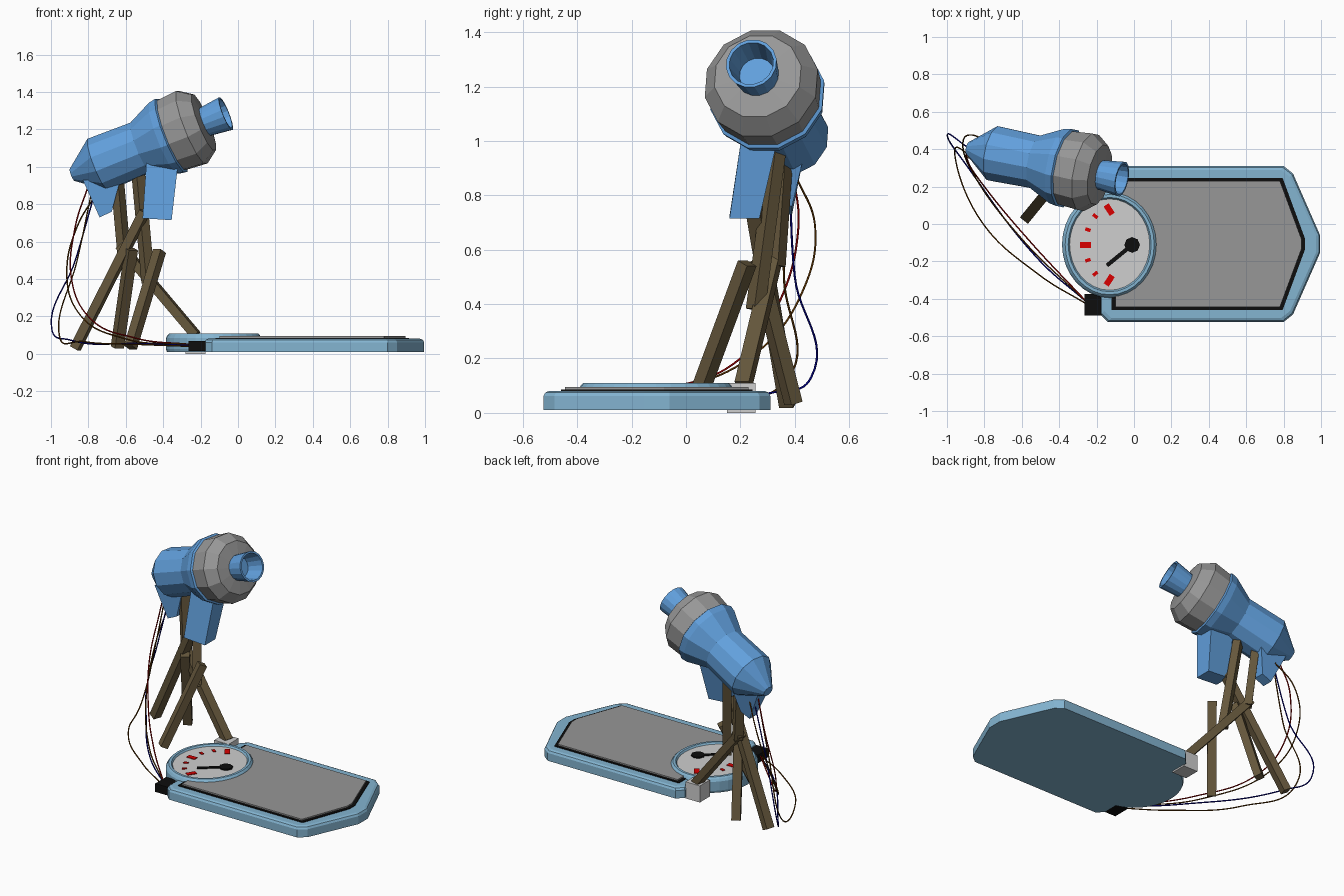
import bpy, bmesh, math
from mathutils import Vector as V

if "Cube" in bpy.data.objects:
    bpy.data.objects.remove(bpy.data.objects["Cube"])


def mat(name, r, g, b):
    m = bpy.data.materials.new(name)
    m.diffuse_color = (r, g, b, 1)
    m.use_nodes = True
    m.node_tree.nodes["Principled BSDF"].inputs["Base Color"].default_value = m.diffuse_color
    return m


PALE_BLUE = mat("pale blue", 0.23, 0.46, 0.64)
BLUE = mat("blue", 0.12, 0.35, 0.72)
GREY = mat("grey", 0.31, 0.31, 0.31)
PALE = mat("pale grey", 0.62, 0.62, 0.62)
BLACK = mat("black", 0.004, 0.004, 0.004)
RED = mat("red", 0.7, 0.0, 0.0)
WOOD = mat("brown wood", 0.13, 0.095, 0.045)
C_BLUE = mat("cable blue", 0.0, 0.0, 0.25)
C_RED = mat("cable red", 0.3, 0.0, 0.0)
C_BROWN = mat("cable brown", 0.1, 0.03, 0.0)


def loft(name, rings, material):
    """Skin a list of equal-length point rings and cap both ends."""
    bm = bmesh.new()
    vs = [[bm.verts.new(p) for p in ring] for ring in rings]
    n = len(vs[0])
    for a, b in zip(vs, vs[1:]):
        for i in range(n):
            j = (i + 1) % n
            bm.faces.new((a[i], a[j], b[j], b[i]))
    bm.faces.new(vs[0][::-1])
    bm.faces.new(vs[-1])
    bmesh.ops.recalc_face_normals(bm, faces=bm.faces)
    me = bpy.data.meshes.new(name)
    bm.to_mesh(me)
    bm.free()
    me.materials.append(material)
    ob = bpy.data.objects.new(name, me)
    bpy.context.collection.objects.link(ob)
    return ob


def flat(pts, z, sx=1, sy=1, c=(0.4, -0.107)):
    return [(c[0] + (x - c[0]) * sx, c[1] + (y - c[1]) * sy, z) for x, y in pts]


def ellipse(cx, cy, rx, ry, z, n=32):
    return [(cx + rx * math.cos(math.tau * i / n), cy + ry * math.sin(math.tau * i / n), z)
            for i in range(n)]


def rect(x0, x1, y0, y1, z, dz=0):
    return [(x0, y0, z), (x1, y0, z + dz), (x1, y1, z + dz), (x0, y1, z)]


def beam(name, a, b, w, h, material):
    a, b = V(a), V(b)
    d = (b - a).normalized()
    s = d.cross(V((0, 0, 1))).normalized() * w / 2
    u = s.cross(d).normalized() * h / 2
    return loft(name, [[p + s + u, p - s + u, p - s - u, p + s - u] for p in (a, b)], material)


# Platform: pointed slab with a rounded top edge
half = [(-0.14, 0.31), (0.80, 0.31), (0.85, 0.27), (0.995, -0.06)]
outline = [(-0.18, 0.27)] + half + [(x, -0.214 - y) for x, y in half[::-1]] + [(-0.18, -0.484)]
loft("platform", [flat(outline, 0.01), flat(outline, 0.062),
                  flat(outline, 0.075, 0.988, 0.983), flat(outline, 0.081, 0.965, 0.95)], PALE_BLUE)

# Mat with a black border
edge = [(-0.12, 0.245), (0.795, 0.245), (0.915, -0.08)]
edge = edge + [(x, -0.214 - y) for x, y in edge[::-1]]
loft("mat_border", [flat(edge, 0.079), flat(edge, 0.086)], BLACK)
inner = [(-0.10, 0.23), (0.78, 0.23), (0.895, -0.08)]
inner = inner + [(x, -0.214 - y) for x, y in inner[::-1]]
loft("mat", [flat(inner, 0.08), flat(inner, 0.095)], GREY)

# Dial housing, face, marks and needle
DX, DY = -0.13, -0.11
loft("dial_housing", [ellipse(DX, DY, rx, rx + 0.03, z) for rx, z in
     ((0.25, 0.01), (0.255, 0.025), (0.255, 0.085), (0.247, 0.1), (0.238, 0.11), (0.222, 0.11), (0.212, 0.094))],
     PALE_BLUE)
loft("dial_face", [ellipse(DX, DY, 0.214, 0.244, z) for z in (0.092, 0.099)], PALE)
PIVOT = V((-0.01, -0.112, 0.101))
for i in range(7):
    ang = math.radians(123 + 19 * i)
    d = V((math.cos(ang), math.sin(ang), 0))
    big = i % 3 == 0
    r = 0.225 if i in (0, 6) else 0.25
    ln, w = (0.03, 0.032) if big else (0.015, 0.018)
    beam(f"dial_mark_{i}", PIVOT + d * (r - ln), PIVOT + d * (r + ln), w, 0.004, RED)
tip = V((-0.145, -0.222, 0.104))
beam("needle", PIVOT + V((0, 0, 0.003)), tip, 0.022, 0.006, BLACK)
loft("needle_hub", [ellipse(PIVOT.x, PIVOT.y, 0.042, 0.042, z, 8) for z in (0.099, 0.108)], BLACK)

# Connector boxes at the back and front corners
loft("leg_block", [rect(-0.28, -0.175, 0.15, 0.255, z) for z in (0, 0.11)], PALE)
loft("cable_socket", [rect(-0.265, -0.175, -0.49, -0.375, z) for z in (0.015, 0.07)], BLACK)

# Lamp head: turned parts along a tilted axis
END = V((-0.065, 0.24, 1.285))
AXIS = V((0.913, -0.183, 0.365)).normalized()
SIDE = AXIS.cross(V((0, 0, 1))).normalized()
UP = SIDE.cross(AXIS)


def turned(name, profile, material, n=12):
    """profile: (distance behind the nozzle end, radius)"""
    return loft(name, [[END - AXIS * t + (SIDE * math.cos(a) + UP * math.sin(a)) * r
                        for a in (math.tau * (i + 0.5) / n for i in range(n))]
                       for t, r in profile], material)


turned("head_body", [(0.9, 0.035), (0.745, 0.152), (0.495, 0.147), (0.36, 0.21),
                     (0.32, 0.217), (0.31, 0.2)], BLUE)
turned("head_ring", [(0.315, 0.205), (0.2, 0.215), (0.13, 0.165), (0.12, 0.08)], GREY)
turned("nozzle", [(0.14, 0.078), (0, 0.095), (0, 0.083), (0.115, 0.066)], BLUE, 16)

# Brackets under the head
loft("front_bracket", [rect(-0.51, -0.355, 0.16, 0.27, 0.725, -0.01),
                       rect(-0.49, -0.32, 0.205, 0.34, 1.02)], BLUE)
loft("rear_bracket", [rect(-0.74, -0.675, 0.32, 0.39, 0.73, 0.03),
                      rect(-0.83, -0.63, 0.31, 0.43, 0.93)], BLUE)

# Crossed wooden legs
legs = {
    "rear_post": ((-0.65, 0.36, 0.98), (-0.61, 0.33, 0.54)),
    "front_post": ((-0.535, 0.335, 0.98), (-0.48, 0.255, 0.38)),
    "rear_leg": ((-0.5, 0.25, 0.76), (-0.87, 0.375, 0.03)),
    "middle_leg": ((-0.57, 0.26, 0.56), (-0.645, 0.395, 0.035)),
    "front_leg": ((-0.42, 0.225, 0.55), (-0.575, 0.035, 0.035)),
    "block_leg": ((-0.63, 0.325, 0.58), (-0.225, 0.21, 0.1)),
}
for name, (a, b) in legs.items():
    beam(name, a, b, 0.055, 0.048, WOOD)


# Hanging cables
def cable(name, pts, material):
    cu = bpy.data.curves.new(name, 'CURVE')
    cu.dimensions = '3D'
    cu.bevel_depth = 0.004
    cu.bevel_resolution = 1
    sp = cu.splines.new('BEZIER')
    sp.bezier_points.add(len(pts) - 1)
    for bp, p in zip(sp.bezier_points, pts):
        bp.co = p
        bp.handle_left_type = bp.handle_right_type = 'AUTO'
    cu.materials.append(material)
    bpy.context.collection.objects.link(bpy.data.objects.new(name, cu))


cable("blue_cable", [(-0.76, 0.38, 0.88), (-0.87, 0.40, 0.5), (-0.995, 0.46, 0.13),
                     (-0.9, 0.32, 0.075), (-0.51, -0.19, 0.055), (-0.25, -0.42, 0.045)], C_BLUE)
cable("brown_cable_low", [(-0.78, 0.36, 0.88), (-0.86, 0.36, 0.5), (-0.958, 0.37, 0.12),
                          (-0.82, 0.02, 0.065), (-0.51, -0.27, 0.05), (-0.25, -0.43, 0.04)], C_BROWN)
cable("brown_cable_high", [(-0.74, 0.40, 0.88), (-0.86, 0.475, 0.68), (-0.915, 0.43, 0.45),
                           (-0.86, 0.27, 0.23), (-0.6, -0.08, 0.08), (-0.25, -0.42, 0.05)], C_BROWN)
cable("red_cable", [(-0.8, 0.39, 0.9), (-0.87, 0.413, 0.68), (-0.89, 0.34, 0.4),
                    (-0.8, 0.2, 0.2), (-0.55, -0.1, 0.085), (-0.25, -0.42, 0.05)], C_RED)
